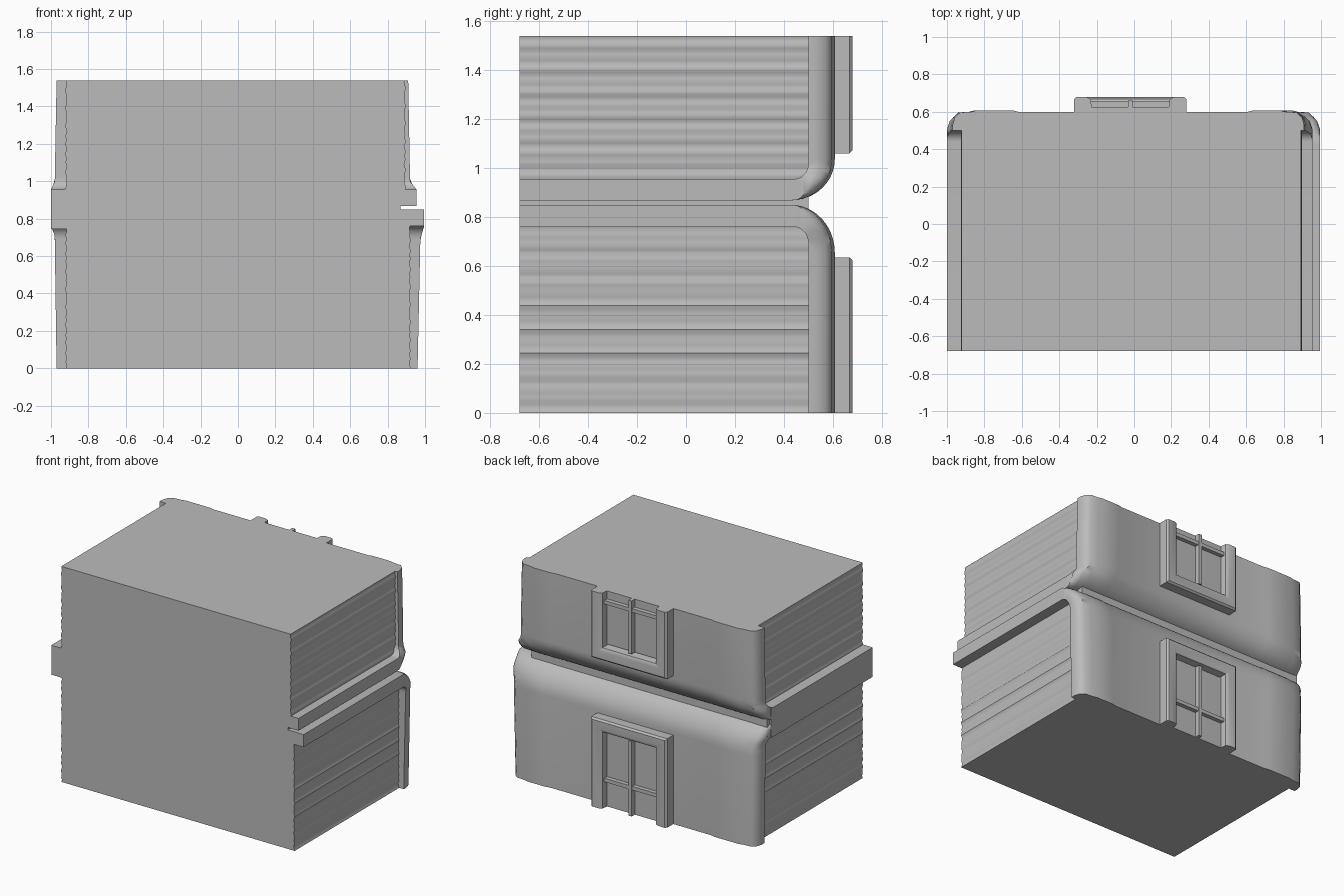
import bpy
import bmesh
import math

cube = bpy.data.objects.get("Cube")
if cube:
    bpy.data.objects.remove(cube, do_unlink=True)

grey = bpy.data.materials.new("plain_grey")
grey.use_nodes = True
grey.diffuse_color = (0.5, 0.5, 0.5, 1)
grey.node_tree.nodes["Principled BSDF"].inputs["Base Color"].default_value = (0.5, 0.5, 0.5, 1)

FRONT, PAGE_BACK, SPINE, TOP = -0.68, 0.5, 0.6, 1.54


def finish(name, bm, angle=35):
    bmesh.ops.recalc_face_normals(bm, faces=bm.faces)
    mesh = bpy.data.meshes.new(name)
    bm.to_mesh(mesh)
    bm.free()
    mesh.materials.append(grey)
    obj = bpy.data.objects.new(name, mesh)
    bpy.context.collection.objects.link(obj)
    bpy.ops.object.select_all(action='DESELECT')
    obj.select_set(True)
    bpy.context.view_layer.objects.active = obj
    bpy.ops.object.shade_smooth_by_angle(angle=math.radians(angle))
    return obj


def loft(name, sections, angle=35):
    """Join closed loops; each loop runs out along one side and back along the other."""
    bm = bmesh.new()
    rings = [[bm.verts.new(p) for p in s] for s in sections]
    n = len(rings[0])
    for a, b in zip(rings, rings[1:]):
        for i in range(n):
            j = (i + 1) % n
            bm.faces.new((a[i], a[j], b[j], b[i]))
    for ring in (rings[0], rings[-1]):
        for i in range(n // 2 - 1):
            bm.faces.new((ring[i], ring[i + 1], ring[n - 2 - i], ring[n - 1 - i]))
    return finish(name, bm, angle)


def box(name, x, y, z):
    loop = lambda h: [(x[0], y[0], h), (x[1], y[0], h), (x[1], y[1], h), (x[0], y[1], h)]
    return loft(name, [loop(z[0]), loop(z[1])])


def corner(y_start, y_end, z_start, z_end, steps=10):
    """Rounded turn from the flat cover into the upright spine."""
    pts = []
    for i in range(steps + 1):
        a = math.pi / 2 * i / steps
        pts.append((y_start + (y_end - y_start) * math.sin(a),
                    z_end + (z_start - z_end) * math.cos(a)))
    return pts


def ramp(v, table):
    """Piecewise linear lookup."""
    for (a, fa), (b, fb) in zip(table, table[1:]):
        if v <= b:
            return fa + (fb - fa) * max(0, (v - a) / (b - a))
    return table[-1][1]


def cover(name, out_z, in_z, out_turn, in_turn, end_z, left, right):
    """Bent cover: flat board, rounded corner and spine with raised hinge bands."""
    outer = [(FRONT, out_z)] + corner(0.43, SPINE, out_z, out_turn) + [(SPINE, end_z)]
    inner = [(FRONT, in_z)] + corner(0.44, PAGE_BACK, in_z, in_turn) + [(PAGE_BACK, end_z)]
    # (side, inset from the end, spine offset)
    stations = [(0, 0, -.07), (0, .012, -.03), (0, .04, -.004), (0, .1, 0), (0, .13, .008),
                (0, .32, .008), (0, .35, 0), (1, .3, 0), (1, .27, .008), (1, .13, .008),
                (1, .1, 0), (1, .04, -.004), (1, .012, -.03), (1, 0, -.07)]
    sections = []
    for side, inset, push in stations:
        loop = []
        for k, (y, z) in enumerate(outer + inner[::-1]):
            end = ramp(z, right) - inset if side else ramp(z, left) + inset
            weight = min(1, max(0, (y - 0.45) / 0.13)) if k < len(outer) else 0
            loop.append((end, y + push * weight, z))
        sections.append(loop)
    return loft(name, sections, 40)


def pages(name, left, right, z0, z1):
    """Page block with rippled side edges."""
    steps = 48
    zs = [z0 + (z1 - z0) * i / steps for i in range(steps + 1)]
    wave = lambda z: 0.003 * math.sin(z * 130) + 0.002 * math.sin(z * 71)
    sections = []
    for y in (FRONT, PAGE_BACK + 0.01):
        loop = [(left + wave(z), y, z) for z in zs]
        loop += [(right + wave(z + 0.3), y, z) for z in zs[::-1]]
        sections.append(loop)
    return loft(name, sections)


def window(prefix, cut_z, head_z, bar_z):
    """Three-sided frame open at the cut plane, with glass and crossing bars."""
    x0, x1, d = -0.32, 0.28, 0.1
    s = 1 if head_z > cut_z else -1
    profile = [(0, .58), (0, .668), (.012, .68), (.065, .68), (d - .012, .668), (d, .58)]
    path = [(x0, 1, cut_z, 0), (x0, 1, head_z, -s), (x1, -1, head_z, -s), (x1, -1, cut_z, 0)]
    loft(prefix + "_window_frame",
         [[(x + dx * t, y, z + dz * t) for t, y in profile] for x, dx, z, dz in path])
    low, high = sorted((cut_z, head_z - s * d))
    box(prefix + "_window_pane", (x0 + .09, x1 - .09), (.58, .625), (low, high))
    box(prefix + "_window_upright", (-.033, -.007), (.6, .66), (low, high))
    box(prefix + "_window_crossbar", (x0 + .09, x1 - .09), (.6, .655), (bar_z - .013, bar_z + .013))


# Lower volume
pages("lower_pages", -.92, .92, 0, .78)
cover("lower_cover", .85, .76, .65, .69, 0,
      [(0, -.97), (.71, -.98), (.76, -1)], [(0, .96), (.69, .975), (.76, .995)])
window("lower", 0, .635, .2)

# Upper volume
pages("upper_pages", -.92, .893, .94, TOP)
cover("upper_cover", .868, .955, 1.04, 1.02, TOP,
      [(.955, -1), (1.0, -.98), (TOP, -.97)], [(.955, .955), (1.0, .92), (TOP, .91)])
window("upper", TOP, 1.06, 1.47)

# Joint between the volumes: open slit on one side, solid on the other
box("joint_core", (-.99, .87), (FRONT, .5), (.83, .89))
box("joint_edge", (-1, -.9), (FRONT, .47), (.745, .955))
